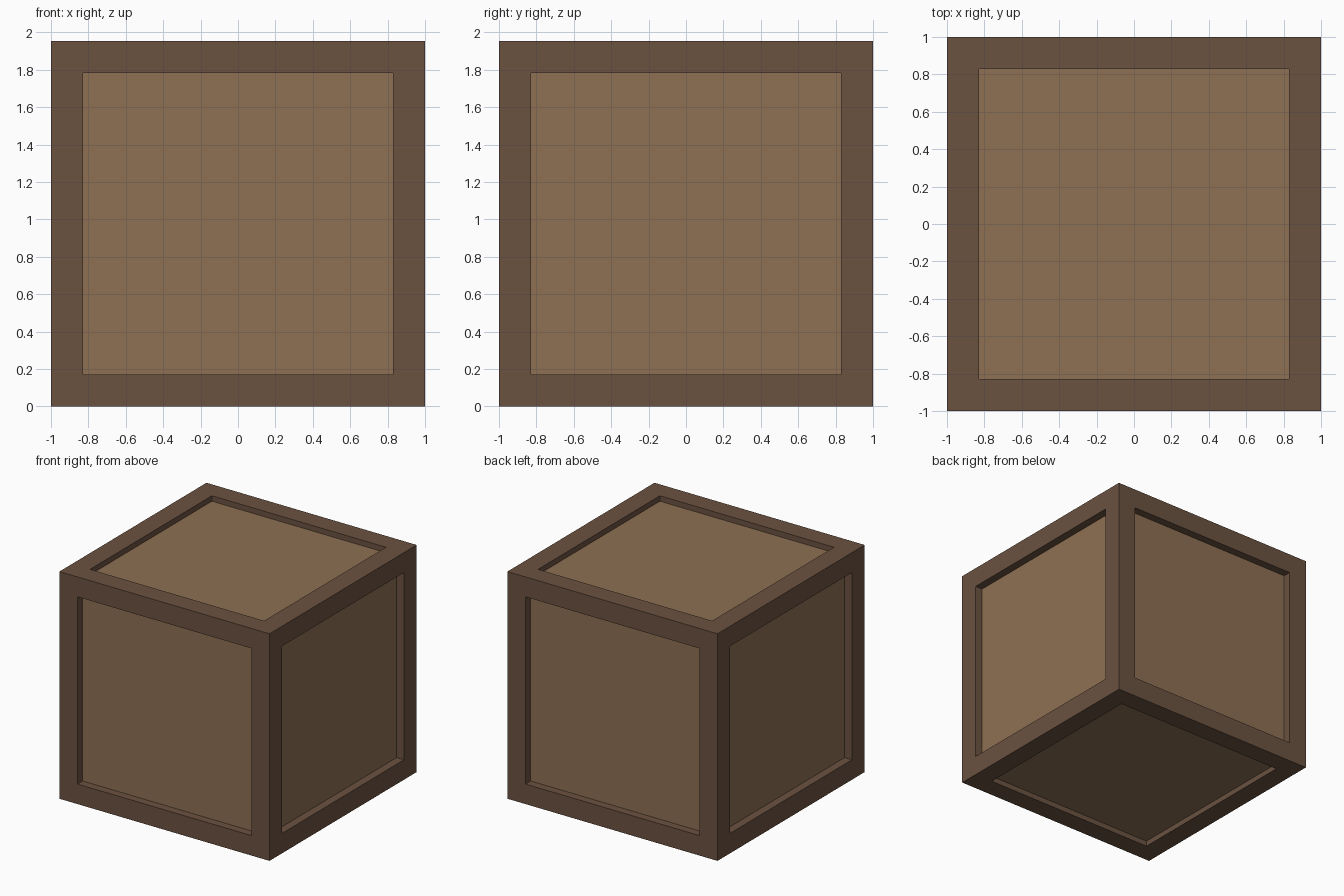
import bpy, bmesh

if "Cube" in bpy.data.objects:
    bpy.data.objects.remove(bpy.data.objects["Cube"])


def material(name, srgb):
    mat = bpy.data.materials.new(name)
    lin = [(c / 255 / 12.92) if c < 11 else ((c / 255 + 0.055) / 1.055) ** 2.4 for c in srgb]
    mat.diffuse_color = (*lin, 1)
    mat.use_nodes = True
    mat.node_tree.nodes["Principled BSDF"].inputs["Base Color"].default_value = mat.diffuse_color
    return mat


SIZE, HEIGHT = 2.0, 1.954      # outer crate
BORDER = 0.243                 # width of the frame boards
CORE = 1.86                    # the panels lie on a cube of this size

# Outer box
bm = bmesh.new()
bmesh.ops.create_cube(bm, size=1)
bmesh.ops.scale(bm, vec=(SIZE, SIZE, HEIGHT), verts=bm.verts)
bmesh.ops.translate(bm, vec=(0, 0, HEIGHT / 2), verts=bm.verts)
bm.normal_update()

# Frame border on every side, then a sunken panel with straight recess walls
for panel in list(bm.faces):
    normal = panel.normal.copy()
    extent = HEIGHT if abs(normal.z) > 0.5 else SIZE
    bmesh.ops.inset_region(bm, faces=[panel], thickness=BORDER)
    bmesh.ops.inset_region(bm, faces=[panel], thickness=0)
    bmesh.ops.translate(bm, vec=-normal * (extent - CORE) / 2, verts=panel.verts)
    panel.material_index = 1
bm.normal_update()

mesh = bpy.data.meshes.new("crate")
bm.to_mesh(mesh)
bm.free()
mesh.materials.append(material("dark wood frame", (107, 82, 64)))
mesh.materials.append(material("light wood panel", (141, 112, 83)))
crate = bpy.data.objects.new("crate", mesh)
bpy.context.collection.objects.link(crate)
